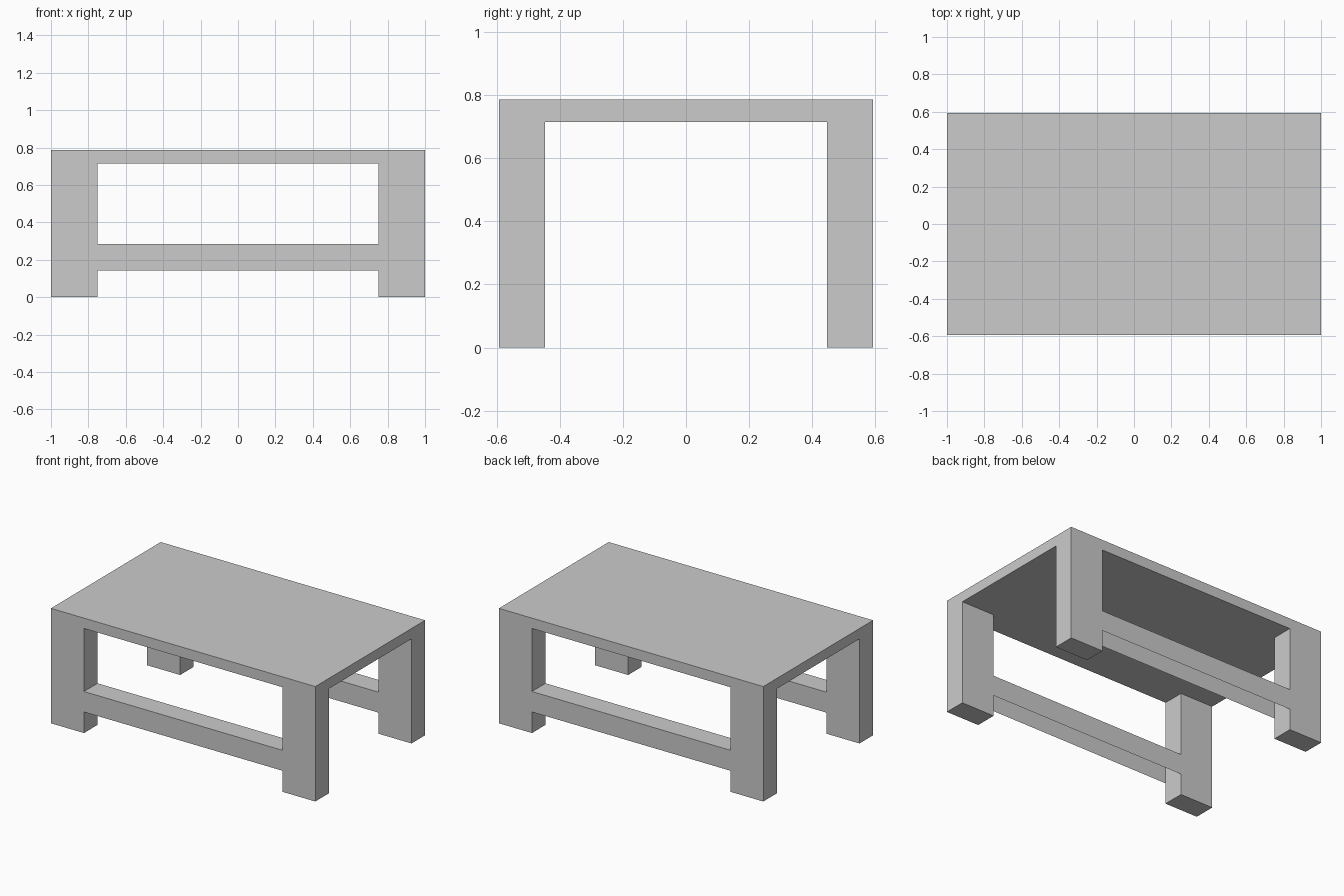
import bpy, bmesh
from mathutils import Matrix, Vector

if "Cube" in bpy.data.objects:
    bpy.data.objects.remove(bpy.data.objects["Cube"])

X, Y, TOP = 1.0, 0.593, 0.786        # outer half sizes and height
LX, LY, UNDER = 0.75, 0.446, 0.715   # inner leg faces, underside of the top
RAIL_LOW, RAIL_HIGH = 0.144, 0.284


def box(bm, lo, hi):
    lo, hi = Vector(lo), Vector(hi)
    bmesh.ops.create_cube(bm, size=1, matrix=Matrix.Translation((lo + hi) / 2)
                          @ Matrix.Diagonal((*(hi - lo), 1)))
    bm.normal_update()


def finish(bm, name):
    mesh = bpy.data.meshes.new(name)
    bm.to_mesh(mesh)
    bm.free()
    obj = bpy.data.objects.new(name, mesh)
    bpy.context.collection.objects.link(obj)
    return obj


# Table top with the four corner legs extruded from its underside
bm = bmesh.new()
box(bm, (-X, -Y, UNDER), (X, Y, TOP))
for s in (-1, 1):
    for co, no in (((s * LX, 0, 0), (1, 0, 0)), ((0, s * LY, 0), (0, 1, 0))):
        bmesh.ops.bisect_plane(bm, geom=bm.verts[:] + bm.edges[:] + bm.faces[:],
                               plane_co=co, plane_no=no)
bm.normal_update()
corners = []
for f in bm.faces:
    c = f.calc_center_median()
    if f.normal.z < -0.5 and abs(c.x) > LX and abs(c.y) > LY:
        corners.append(f)
legs = bmesh.ops.extrude_discrete_faces(bm, faces=corners)["faces"]
for v in {v for f in legs for v in f.verts}:
    v.co.z = 0
bmesh.ops.recalc_face_normals(bm, faces=bm.faces[:])
bmesh.ops.dissolve_limit(bm, angle_limit=0.01, verts=bm.verts[:], edges=bm.edges[:])
finish(bm, "table_top_and_legs")

# Long rails between the legs, open underneath and at the leg joints
for name, s in (("front_rail", -1), ("back_rail", 1)):
    bm = bmesh.new()
    y0, y1 = sorted((s * LY, s * Y))
    box(bm, (-LX, y0, RAIL_LOW), (LX, y1, RAIL_HIGH))
    unseen = [f for f in bm.faces if f.normal.z < -0.5 or abs(f.normal.x) > 0.5]
    bmesh.ops.delete(bm, geom=unseen, context='FACES')
    finish(bm, name)
